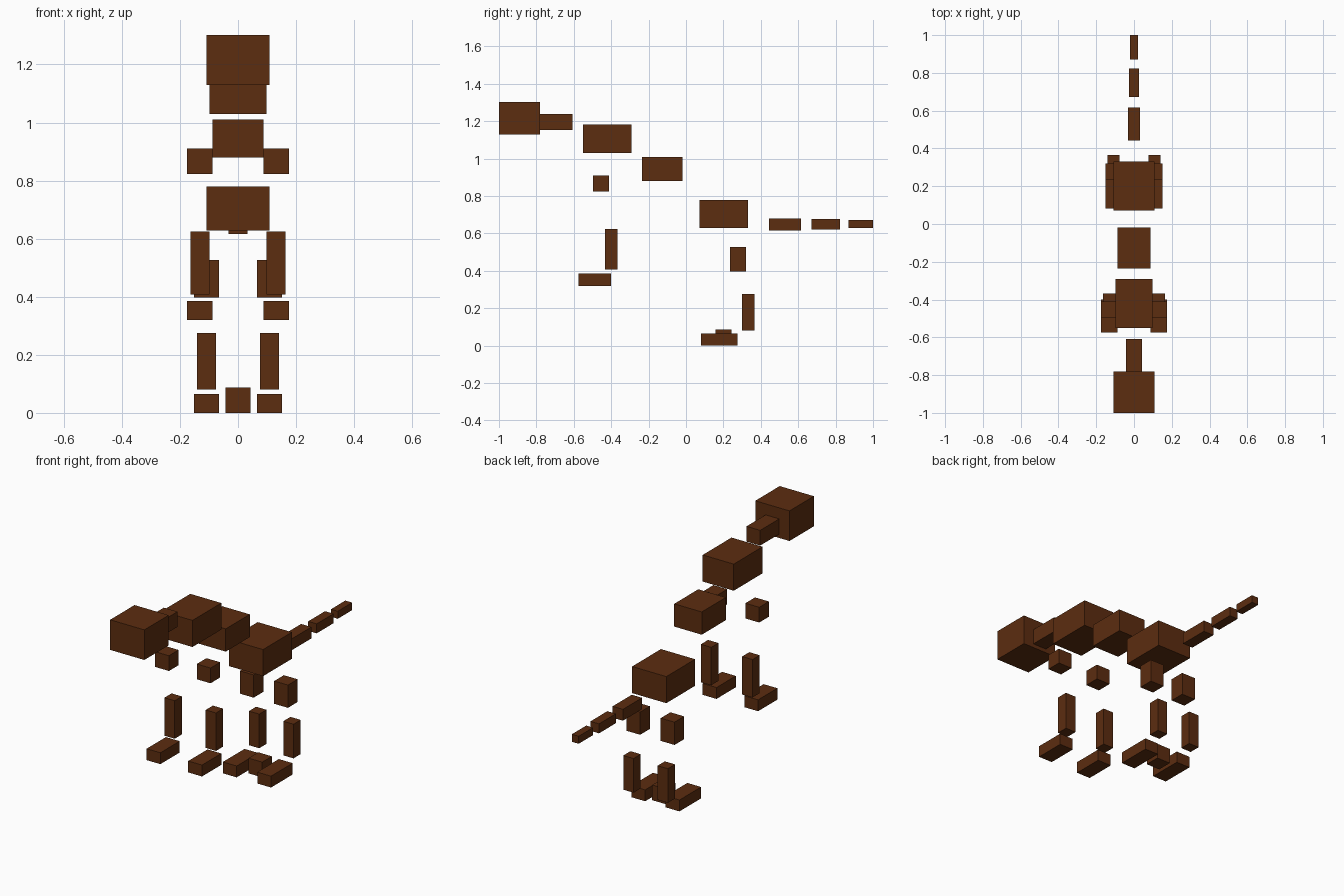
import bpy

brown = bpy.data.materials.new("dark_brown")
brown.diffuse_color = (0.107, 0.026, 0.005, 1.0)


def box(name, x, y, z):
    """Axis-aligned block from (min, max) ranges."""
    bpy.ops.mesh.primitive_cube_add(size=1, location=[(r[0] + r[1]) / 2 for r in (x, y, z)])
    ob = bpy.context.object
    ob.name = name
    ob.data.name = name
    ob.scale = [r[1] - r[0] for r in (x, y, z)]
    bpy.ops.object.transform_apply(location=False, rotation=False, scale=True)
    ob.data.materials.append(brown)


# Centred blocks: half width, y range, z range
spine = {
    "head": (0.108, (-1.0, -0.78), (1.13, 1.302)),
    "neck": (0.043, (-0.78, -0.608), (1.152, 1.239)),
    "chest": (0.098, (-0.551, -0.291), (1.03, 1.182)),
    "belly": (0.087, (-0.235, -0.018), (0.88, 1.01)),
    "hips": (0.108, (0.072, 0.332), (0.628, 0.78)),
    "tail_base": (0.0325, (0.443, 0.616), (0.616, 0.681)),
    "tail_middle": (0.027, (0.672, 0.824), (0.622, 0.676)),
    "tail_tip": (0.0215, (0.87, 1.0), (0.628, 0.671)),
    "ground_block": (0.043, (0.157, 0.244), (0.0, 0.087)),
}
for name, (half, y, z) in spine.items():
    box(name, (-half, half), y, z)

# Mirrored limb blocks: x, y and z ranges
limbs = {
    "upper_arm": ((0.088, 0.175), (-0.498, -0.411), (0.823, 0.91)),
    "forearm": ((0.098, 0.163), (-0.432, -0.367), (0.408, 0.625)),
    "hand": ((0.088, 0.175), (-0.575, -0.401), (0.32, 0.385)),
    "thigh": ((0.065, 0.152), (0.234, 0.321), (0.397, 0.527)),
    "shin": ((0.076, 0.141), (0.3, 0.365), (0.08, 0.275)),
    "foot": ((0.065, 0.152), (0.081, 0.276), (0.0, 0.065)),
}
for name, (x, y, z) in limbs.items():
    box(name + "_right", x, y, z)
    box(name + "_left", (-x[1], -x[0]), y, z)
